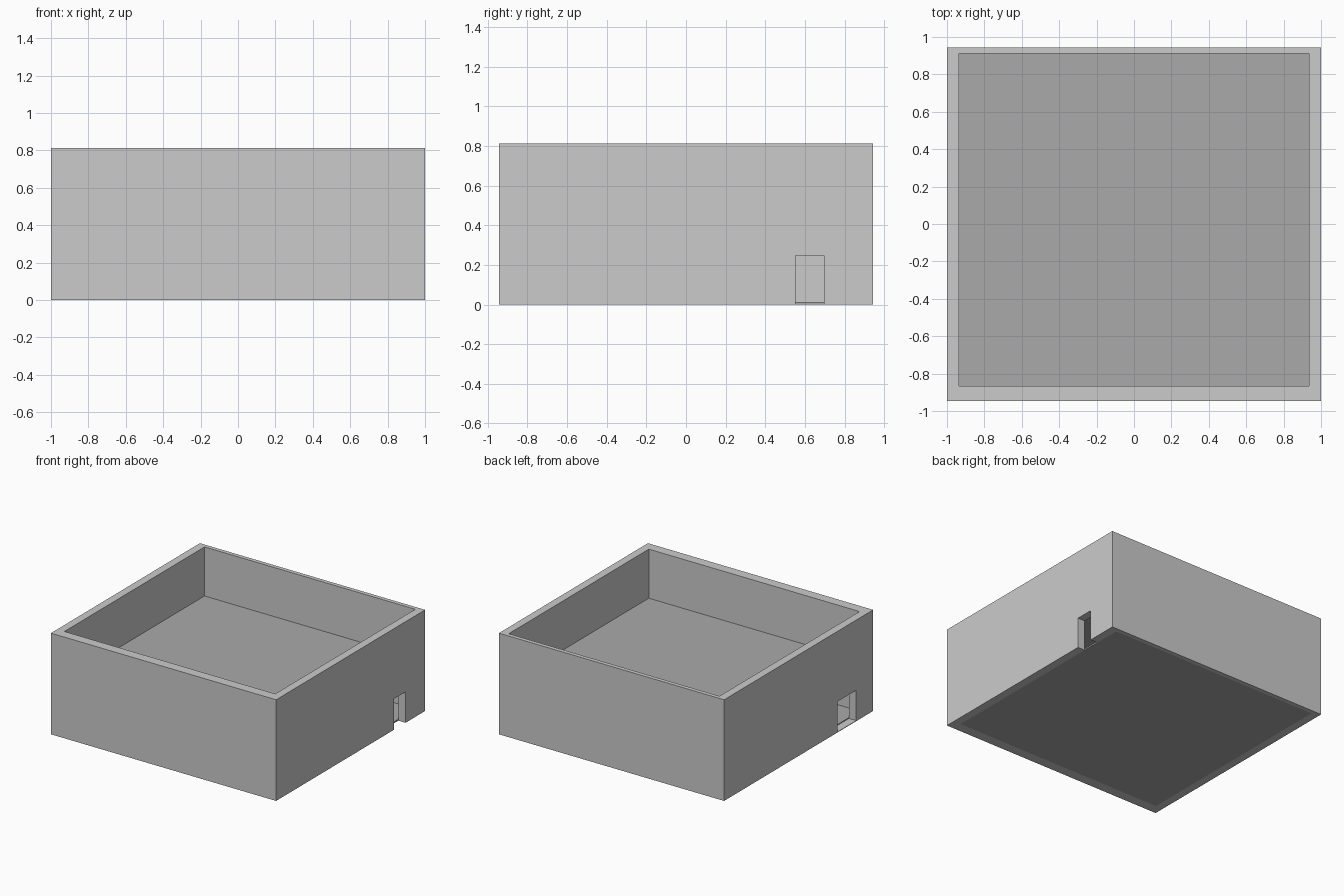
import bpy
import bmesh

if "Cube" in bpy.data.objects:
    bpy.data.objects.remove(bpy.data.objects["Cube"])

STOREY = 0.406
HEIGHT = 2 * STOREY
SLAB = 0.012
INNER = (-0.936, 0.936, -0.865, 0.912)  # room outline x0, x1, y0, y1


def box(name, x0, x1, y0, y1, z0, z1):
    """Axis-aligned box given by its extents."""
    bm = bmesh.new()
    bmesh.ops.create_cube(bm, size=1)
    for v in bm.verts:
        v.co.x = x0 if v.co.x < 0 else x1
        v.co.y = y0 if v.co.y < 0 else y1
        v.co.z = z0 if v.co.z < 0 else z1
    mesh = bpy.data.meshes.new(name)
    bm.to_mesh(mesh)
    bm.free()
    obj = bpy.data.objects.new(name, mesh)
    bpy.context.collection.objects.link(obj)
    return obj


def cut(target, cutter):
    """Subtract the cutter, then remove it."""
    mod = target.modifiers.new("cut", 'BOOLEAN')
    mod.operation = 'DIFFERENCE'
    mod.solver = 'EXACT'
    mod.object = cutter
    bpy.context.view_layer.objects.active = target
    bpy.ops.object.modifier_apply(modifier=mod.name)
    bpy.data.objects.remove(cutter)


# Four walls in one ring, two storeys high
walls = box("walls", -1, 1, -0.945, 0.945, 0, HEIGHT)
cut(walls, box("room_cutter", *INNER, -0.5, HEIGHT + 0.5))

# Doorway in the right wall, open to the ground
cut(walls, box("right_door_cutter", 0.85, 1.1, 0.552, 0.697, -0.1, 0.248))

# Wider doorway in the left wall, with a thin sill
cut(walls, box("left_door_cutter", -1.1, -0.85, -0.73, -0.495, 0.005, 0.248))

# Ground floor and upper floor slabs, slightly darker grey
grey = bpy.data.materials.new("floor_grey")
grey.diffuse_color = (0.4, 0.4, 0.4, 1)
grey.use_nodes = True
grey.node_tree.nodes["Principled BSDF"].inputs["Base Color"].default_value = grey.diffuse_color
for name, z in (("ground_floor", 0), ("upper_floor", STOREY)):
    slab = box(name, *INNER, z, z + SLAB)
    slab.data.materials.append(grey)
